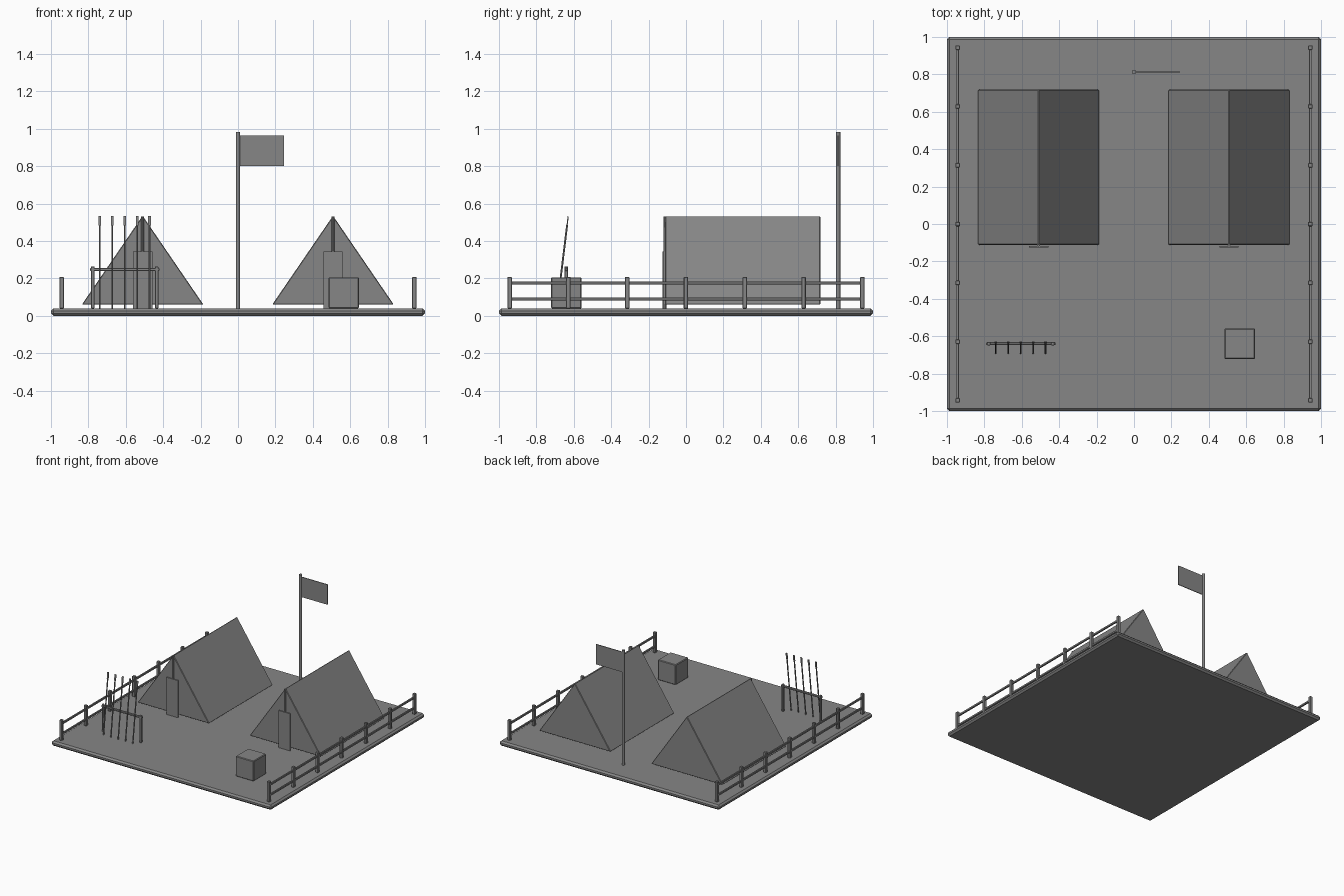
import bpy, bmesh, math
from mathutils import Vector

if "Cube" in bpy.data.objects:
    bpy.data.objects.remove(bpy.data.objects["Cube"])

grey = bpy.data.materials.new("plain grey")
grey.diffuse_color = (0.24, 0.24, 0.24, 1)
grey.use_nodes = True
grey.node_tree.nodes["Principled BSDF"].inputs["Base Color"].default_value = grey.diffuse_color


def finish(name, bm, bevel=0):
    """Turn a bmesh into a named grey object, optionally with chamfered edges."""
    if bevel:
        bmesh.ops.bevel(bm, geom=bm.edges[:], offset=bevel, segments=1, affect='EDGES')
    bmesh.ops.recalc_face_normals(bm, faces=bm.faces[:])
    me = bpy.data.meshes.new(name)
    bm.to_mesh(me)
    bm.free()
    me.materials.append(grey)
    ob = bpy.data.objects.new(name, me)
    bpy.context.collection.objects.link(ob)
    return ob


def box(name, lo, hi, bevel=0):
    bm = bmesh.new()
    bmesh.ops.create_cube(bm, size=1)
    for v in bm.verts:
        v.co = [l + (h - l) * (c + 0.5) for l, h, c in zip(lo, hi, v.co)]
    return finish(name, bm, bevel)


def rod(name, a, b, r, sides=8):
    a, b = Vector(a), Vector(b)
    bm = bmesh.new()
    bmesh.ops.create_cone(bm, cap_ends=True, segments=sides, radius1=r, radius2=r, depth=(b - a).length)
    ob = finish(name, bm)
    ob.location = (a + b) / 2
    ob.rotation_euler = (b - a).to_track_quat('Z', 'Y').to_euler()
    return ob


G = 0.04  # ground height

# Ground slab
box("ground", (-1, -1, 0), (1, 1, G), 0.013)

# Tents: prism, front pole and door flap
for x in (-0.51, 0.508):
    bm = bmesh.new()
    prof = [(-0.325, 0.06), (0.325, 0.06), (0, 0.535)]
    face = bm.faces.new([bm.verts.new((x + px, -0.112, pz)) for px, pz in prof])
    ext = bmesh.ops.extrude_face_region(bm, geom=[face])
    for v in ext["geom"]:
        if isinstance(v, bmesh.types.BMVert):
            v.co.y = 0.718
    if not face.is_valid or len(bm.faces) < 5:
        bm.faces.new([v for v in bm.verts if v.co.y < 0])
    finish("tent", bm, 0.004)
    rod("tent_pole", (x, -0.112, G), (x, -0.112, 0.53), 0.008)
    box("tent_door", (x - 0.052, -0.125, G), (x + 0.052, -0.117, 0.345))

# Flag
rod("flag_pole", (0, 0.813, G), (0, 0.813, 0.983), 0.012, 12)
box("flag", (0.008, 0.81, 0.80), (0.245, 0.816, 0.965))

# Side fences
for s in (-1, 1):
    x = s * 0.943
    for i in range(7):
        y = -0.943 + i * 0.3143
        box("fence_post", (x - 0.012, y - 0.012, G), (x + 0.012, y + 0.012, 0.208), 0.003)
    for z in (0.09, 0.175):
        box("fence_rail", (x - 0.007, -0.943, z - 0.008), (x + 0.007, 0.943, z + 0.008), 0.002)

# Crate
box("crate", (0.484, -0.722, G), (0.647, -0.558, 0.206), 0.005)

# Spear rack
for x in (-0.777, -0.435):
    box("rack_post", (x - 0.009, -0.649, G), (x + 0.009, -0.631, 0.265), 0.003)
box("rack_beam", (-0.79, -0.648, 0.24), (-0.42, -0.632, 0.256), 0.003)
for i in range(5):
    x = -0.739 + i * 0.0665
    foot, neck, tip = [(x, -0.69 + (z - G) * 0.122, z) for z in (G, 0.485, 0.53)]
    rod("spear_shaft", foot, neck, 0.005, 6)
    head = box("spear_head", (-0.007, -0.003, -0.025), (0.007, 0.003, 0.025))
    head.location = (Vector(neck) + Vector(tip)) / 2
    head.rotation_euler = (-math.atan(0.122), 0, 0)
